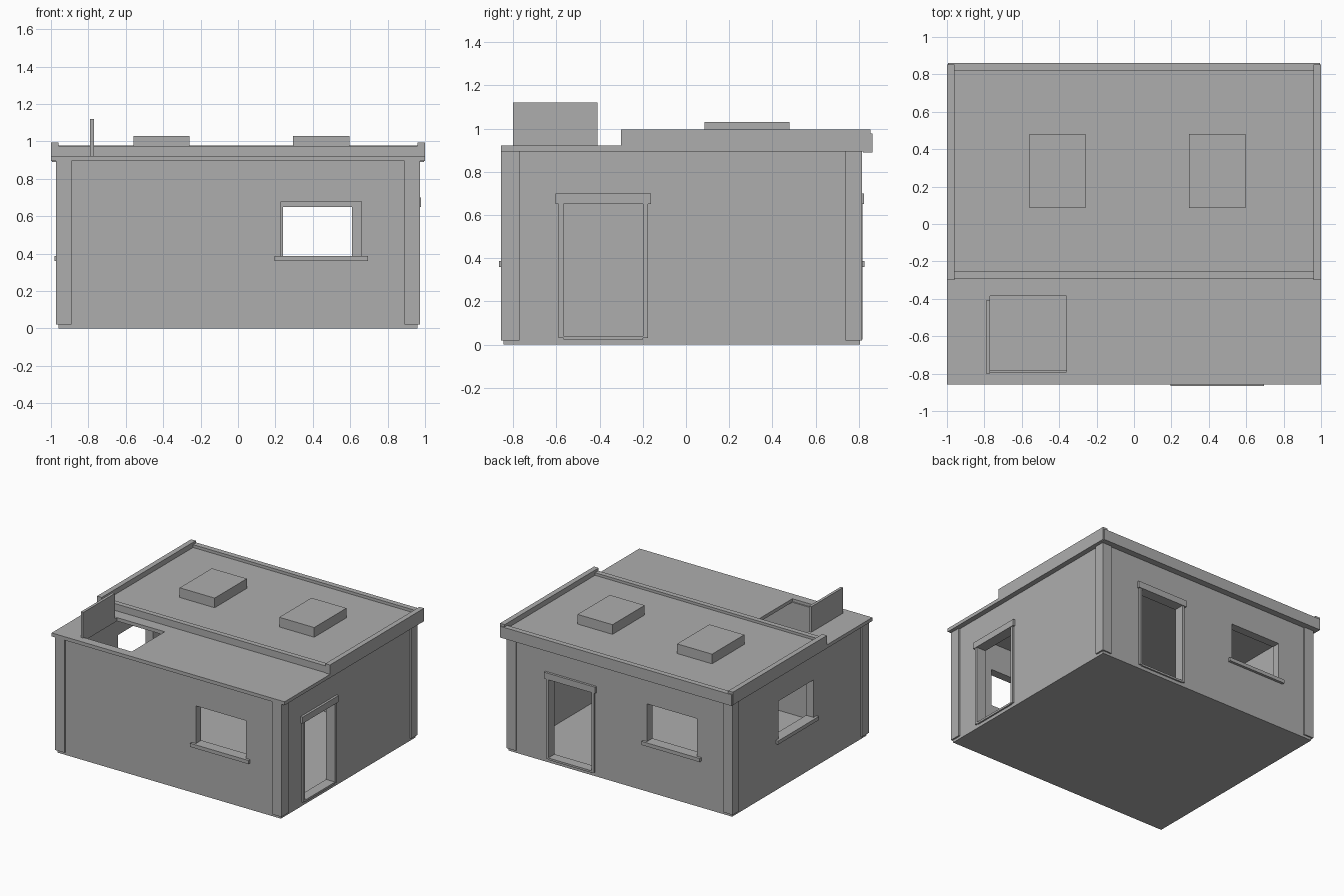
import bpy
from mathutils import Vector

cube = bpy.data.objects.get("Cube")
if cube:
    bpy.data.objects.remove(cube, do_unlink=True)

grey = bpy.data.materials.new("concrete_grey")
grey.use_nodes = True
grey.diffuse_color = (0.42, 0.42, 0.42, 1)
grey.node_tree.nodes["Principled BSDF"].inputs["Base Color"].default_value = (0.42, 0.42, 0.42, 1)


def box(name, x, y, z):
    """Box from its (low, high) range along each axis."""
    low, high = Vector((x[0], y[0], z[0])), Vector((x[1], y[1], z[1]))
    bpy.ops.mesh.primitive_cube_add(size=1, location=(low + high) / 2)
    ob = bpy.context.object
    ob.name = name
    ob.scale = high - low
    bpy.ops.object.transform_apply(location=False, rotation=False, scale=True)
    ob.data.materials.append(grey)
    return ob


def cut(target, x, y, z):
    """Cut a box-shaped hole out of the target."""
    cutter = box("cutter", x, y, z)
    cutter.hide_render = True
    mod = target.modifiers.new("opening", 'BOOLEAN')
    mod.operation = 'DIFFERENCE'
    mod.solver = 'EXACT'
    mod.object = cutter
    bpy.context.view_layer.objects.active = target
    bpy.ops.object.modifier_apply(modifier=mod.name)
    bpy.data.objects.remove(cutter, do_unlink=True)


# Wall faces and wall thickness
WX, FRONT, BACK, T = 0.96, -0.845, 0.805, 0.065

# Hollow wall shell with floor
walls = box("walls", (-WX, WX), (FRONT, BACK), (0, 0.9))
cut(walls, (-WX + T, WX - T), (FRONT + T, BACK - T), (0.03, 1))


def on_wall(side, along, depth):
    """Turn a range along a wall and a range outward from it into x and y ranges."""
    face, sign = {"front": (FRONT, -1), "back": (BACK, 1),
                  "left": (WX, 1), "right": (-WX, -1)}[side]
    across = sorted(face + sign * d for d in depth)
    return (along, across) if side in ("front", "back") else (across, along)


def window(side, centre):
    a, b = centre - 0.215, centre + 0.215
    cut(walls, *on_wall(side, (a, b), (-0.1, 0.1)), (0.375, 0.68))
    box(side + "_window_sill", *on_wall(side, (a - 0.035, b + 0.035), (-T, 0.02)), (0.36, 0.388))


def door(side, centre):
    a, b = centre - 0.185, centre + 0.185
    cut(walls, *on_wall(side, (a, b), (-0.1, 0.1)), (0.03, 0.65))
    depth = (-T, 0.012)
    box(side + "_door_jamb_a", *on_wall(side, (a - 0.022, a), depth), (0.03, 0.655))
    box(side + "_door_jamb_b", *on_wall(side, (b, b + 0.022), depth), (0.03, 0.655))
    box(side + "_door_threshold", *on_wall(side, (a, b), depth), (0.025, 0.04))
    box(side + "_door_lintel", *on_wall(side, (a - 0.035, b + 0.035), (-T, 0.018)), (0.65, 0.7))


window("front", 0.445)
window("back", -0.445)
window("right", 0.02)
door("left", -0.383)
door("back", 0.425)

# Corner pilasters
for sx, side in ((-1, "right"), (1, "left")):
    x = sorted((sx * 0.89, sx * 0.972))
    box("front_" + side + "_pilaster", x, (-0.855, -0.77), (0.02, 0.9))
    box("back_" + side + "_pilaster", x, (0.737, 0.815), (0.02, 0.9))

# Low front roof with open hatch and raised lid
front_roof = box("front_roof", (-1, 1), (-0.857, -0.28), (0.895, 0.922))
cut(front_roof, (-0.77, -0.36), (-0.79, -0.385), (0.8, 1))
box("hatch_lid", (-0.79, -0.769), (-0.8, -0.41), (0.92, 1.12))

# Raised rear roof with parapets
box("rear_roof", (-0.97, 0.97), (-0.28, 0.84), (0.895, 0.955))
box("front_parapet", (-0.99, 0.99), (-0.295, -0.255), (0.9, 0.975))
box("back_parapet", (-0.995, 0.995), (0.82, 0.862), (0.89, 0.977))
for sx, side in ((-1, "right"), (1, "left")):
    box(side + "_parapet", sorted((sx * 0.96, sx)), (-0.3, 0.853), (0.895, 0.995))

# Roof skylights
for name, x in (("right_skylight", -0.56), ("left_skylight", 0.295)):
    box(name, (x, x + 0.3), (0.085, 0.48), (0.95, 1.03))
